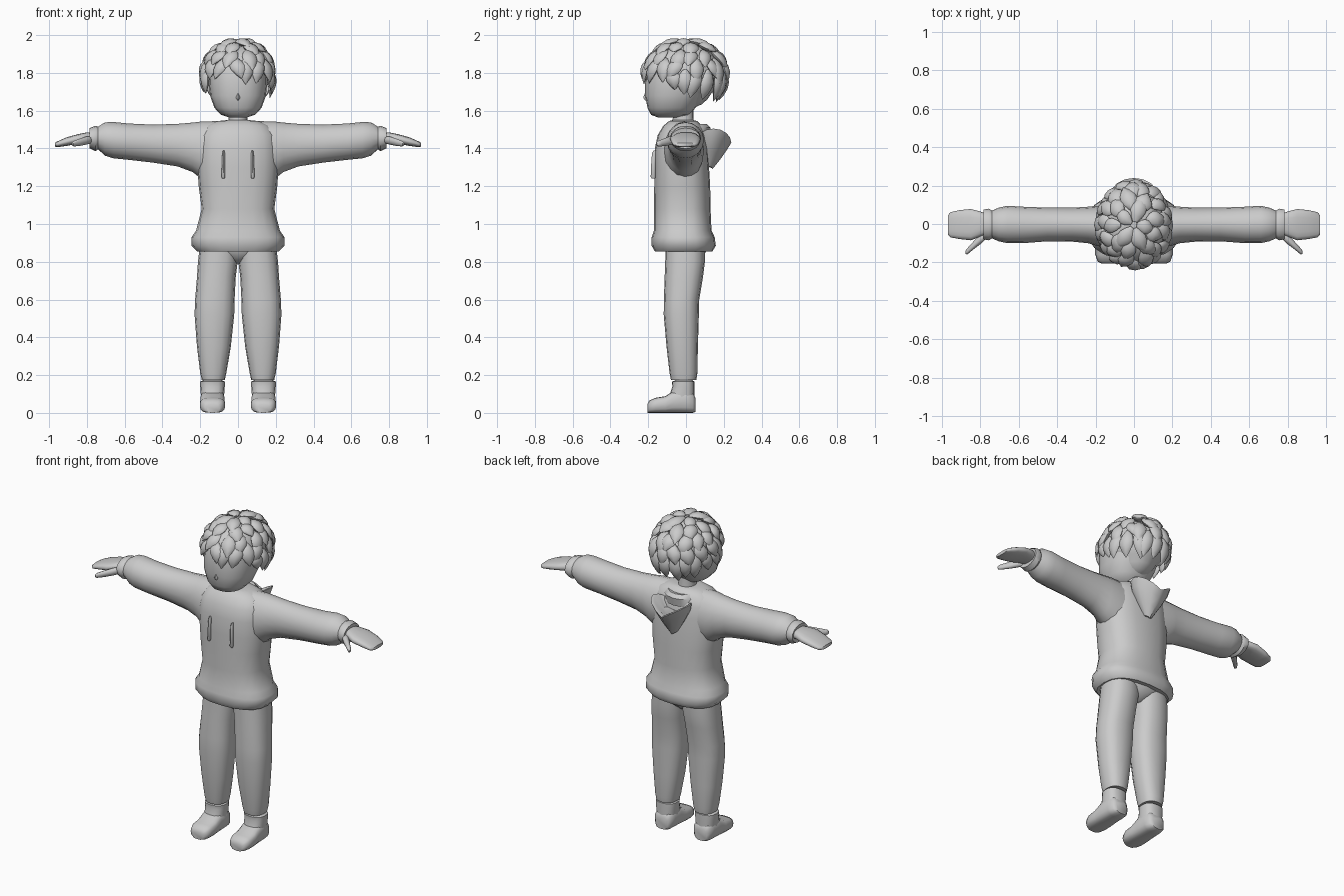
import bpy, bmesh, math, random
from mathutils import Vector

random.seed(4)
grey = bpy.data.materials.new("plain grey")
grey.diffuse_color = (0.6, 0.6, 0.6, 1)


def finish(bm, name, angle=50):
    bmesh.ops.recalc_face_normals(bm, faces=bm.faces)
    me = bpy.data.meshes.new(name)
    bm.to_mesh(me)
    bm.free()
    me.materials.append(grey)
    ob = bpy.data.objects.new(name, me)
    bpy.context.collection.objects.link(ob)
    bpy.ops.object.select_all(action='DESELECT')
    ob.select_set(True)
    bpy.context.view_layer.objects.active = ob
    bpy.ops.object.shade_smooth_by_angle(angle=math.radians(angle))
    return ob


def skin(bm, rings):
    """Bridge rings of points and cap both ends."""
    vs = [[bm.verts.new(p) for p in r] for r in rings]
    n = len(vs[0])
    for a, b in zip(vs, vs[1:]):
        for i in range(n):
            j = (i + 1) % n
            bm.faces.new((a[i], a[j], b[j], b[i]))
    bm.faces.new(vs[0])
    bm.faces.new(vs[-1])


def loft(name, axis, rows, side=1, power=2.0, n=16, lift=0.0):
    """Rows: position on the axis, then the extents on the two other axes."""
    rings = []
    for pos, a0, a1, b0, b1 in rows:
        ring = []
        for i in range(n):
            t = 2 * math.pi * i / n
            c, s = math.cos(t), math.sin(t)
            u = math.copysign(abs(c) ** (2 / power), c)
            v = math.copysign(abs(s) ** (2 / power), s)
            a = (a0 + a1) / 2 + u * (a1 - a0) / 2
            b = (b0 + b1) / 2 + v * (b1 - b0) / 2
            p = {'x': (pos, a, b), 'y': (a, pos, b), 'z': (a, b, pos + lift * abs(a))}[axis]
            ring.append((p[0] * side, p[1], p[2]))
        rings.append(ring)
    bm = bmesh.new()
    skin(bm, rings)
    return finish(bm, name)


def sym(rows):
    return [(z, -w, w, f, b) for z, w, f, b in rows]


# Head, nose and neck
loft("head", 'z', sym([
    (1.565, .05, -.15, -.03), (1.578, .09, -.185, .02), (1.615, .125, -.204, .05),
    (1.68, .148, -.217, .09), (1.75, .155, -.217, .13), (1.82, .155, -.21, .15),
    (1.89, .14, -.18, .14), (1.94, .08, -.11, .09)]), power=2.3, n=20)
loft("nose", 'z', sym([(1.655, .004, -.218, -.2), (1.67, .012, -.226, -.2),
                       (1.69, .004, -.219, -.2)]), n=8)
loft("neck", 'z', sym([(1.48, .06, -.08, .05), (1.56, .05, -.07, .04), (1.62, .05, -.07, .04)]))

# Sweatshirt body with a puffy hem
loft("sweatshirt_body", 'z', sym([
    (.86, .19, -.14, .12), (.855, .215, -.165, .14), (.885, .245, -.182, .158),
    (.93, .246, -.182, .152), (.965, .222, -.17, .135), (1.08, .192, -.17, .13),
    (1.2, .208, -.168, .128), (1.3, .215, -.168, .122), (1.4, .215, -.165, .115),
    (1.47, .205, -.15, .105), (1.52, .17, -.12, .085), (1.545, .11, -.09, .06),
    (1.55, .06, -.07, .04)]), power=2.5, n=20)

# Open hood hanging behind the neck
loft("hood", 'z', sym([
    (1.29, .025, .10, .14), (1.34, .075, .08, .18), (1.39, .115, .06, .215),
    (1.43, .125, .05, .24), (1.435, .112, .06, .215), (1.40, .06, .08, .17)]),
    lift=.6)
loft("collar", 'z', sym([(1.46, .12, -.13, .12), (1.51, .115, -.12, .13),
                         (1.53, .095, -.1, .11), (1.52, .07, -.08, .07)]))

# Hips between the legs
loft("hips", 'z', sym([(.79, .03, -.05, .05), (.82, .1, -.085, .085),
                       (.86, .185, -.11, .11), (.92, .19, -.11, .11)]))

for tag, s in (("left", 1), ("right", -1)):
    # Sleeve and cuff
    loft(tag + "_sleeve", 'x', [
        (.08, -.12, .09, 1.22, 1.545), (.19, -.115, .095, 1.235, 1.543),
        (.24, -.1, .09, 1.275, 1.537), (.32, -.092, .085, 1.305, 1.53),
        (.45, -.09, .085, 1.325, 1.526), (.58, -.1, .09, 1.34, 1.532),
        (.66, -.1, .095, 1.348, 1.54), (.705, -.09, .085, 1.362, 1.538),
        (.74, -.075, .07, 1.395, 1.515), (.755, -.085, .08, 1.385, 1.52),
        (.785, -.08, .075, 1.4, 1.508), (.78, -.05, .05, 1.42, 1.49)], s)
    # Mitten-like hand and thumb
    loft(tag + "_hand", 'x', [
        (.75, -.045, .045, 1.42, 1.485), (.80, -.065, .065, 1.43, 1.485),
        (.85, -.085, .078, 1.425, 1.475), (.91, -.078, .072, 1.413, 1.458),
        (.955, -.07, .062, 1.407, 1.438), (.97, -.055, .045, 1.41, 1.43)], s, 2.6)
    loft(tag + "_thumb", 'x', [
        (.765, -.07, -.03, 1.43, 1.465), (.80, -.105, -.05, 1.42, 1.465),
        (.84, -.135, -.095, 1.412, 1.452), (.87, -.16, -.128, 1.41, 1.44),
        (.878, -.155, -.14, 1.415, 1.432)], s, n=10)
    # Hood cord
    loft(tag + "_cord", 'z', [
        (1.24, .072, .084, -.18, -.165), (1.25, .068, .088, -.187, -.16),
        (1.32, .069, .085, -.184, -.16), (1.375, .069, .083, -.18, -.155),
        (1.39, .073, .08, -.172, -.155)], s, n=8)
    # Trouser leg
    loft(tag + "_trouser_leg", 'z', [
        (.18, .085, .18, -.06, .04), (.175, .07, .192, -.08, .055),
        (.21, .062, .2, -.087, .06), (.35, .038, .217, -.103, .063),
        (.52, .02, .23, -.118, .068), (.6, .018, .227, -.117, .07),
        (.72, .012, .217, -.113, .09), (.8, .002, .212, -.11, .1),
        (.9, 0, .2, -.108, .1)], s, 2.4)
    # Shoe foot and ankle
    loft(tag + "_shoe", 'y', [
        (-.205, .10, .17, 0, .045), (-.195, .08, .19, 0, .065),
        (-.16, .068, .202, 0, .08), (-.11, .068, .202, 0, .088),
        (-.06, .07, .2, 0, .12), (0, .072, .198, 0, .125),
        (.035, .078, .19, 0, .11), (.05, .095, .175, .005, .08)], s, 3)
    loft(tag + "_shoe_ankle", 'z', [
        (.04, .075, .195, -.1, .045), (.1, .073, .197, -.085, .045),
        (.14, .07, .2, -.072, .045), (.165, .07, .2, -.075, .045),
        (.175, .09, .18, -.05, .03)], s, 2.6)

# Scalp under the locks
CEN, RAD = Vector((0, -.005, 1.785)), Vector((.182, .213, .187))
bm = bmesh.new()
bmesh.ops.create_uvsphere(bm, u_segments=20, v_segments=12, radius=1)
for v in bm.verts:
    v.co = Vector((v.co.x * .168, v.co.y * .192, v.co.z * .175)) + CEN
    if v.co.z < 1.72:
        v.co.x *= .8
        v.co.y = v.co.y * .8 + .01
finish(bm, "scalp")


def lock(bm, az, t0, t1, w, flare):
    """Leaf-shaped lock lying on the scalp, from angle t0 to t1 off the crown."""
    twist = random.uniform(-.2, .2)
    rings = []
    prof = (.3, .75, 1, .95, .6, .04)
    for k, f in enumerate(prof):
        s = k / (len(prof) - 1)
        t, a = t0 + (t1 - t0) * s, az + twist * s
        d = Vector((math.sin(t) * math.cos(a), math.sin(t) * math.sin(a), math.cos(t)))
        nrm = Vector((d.x / RAD.x, d.y / RAD.y, d.z / RAD.z)).normalized()
        side = Vector((-math.sin(a), math.cos(a), 0))
        p = CEN + d * RAD + nrm * (.006 * math.sin(math.pi * s) + flare * s ** 3 - .004)
        rings.append([p + side * (math.cos(q) * w * f) + nrm * (math.sin(q) * w * f * .5)
                      for q in (2 * math.pi * i / 8 for i in range(8))])
    skin(bm, rings)


# Rows of locks from the crown down; the lowest row is longer at the back
bm = bmesh.new()
for count, t0, t1, w in ((5, .08, .7, .038), (9, .4, 1.0, .042),
                         (13, .75, 1.38, .042), (16, 1.05, 1.72, .041)):
    for i in range(count):
        az = 2 * math.pi * (i + random.uniform(-.2, .2)) / count + t0
        lock(bm, az, t0, t1 + random.uniform(-.1, .1), w * random.uniform(.9, 1.1),
             random.uniform(.004, .026))
for i in range(13):
    az = math.radians(-18 + 216 * i / 12)
    back = max(0, math.sin(az))
    lock(bm, az, 1.4, 2.02 + .28 * back + random.uniform(-.08, .08), .04,
         random.uniform(.015, .03))
finish(bm, "hair_locks", 60)
